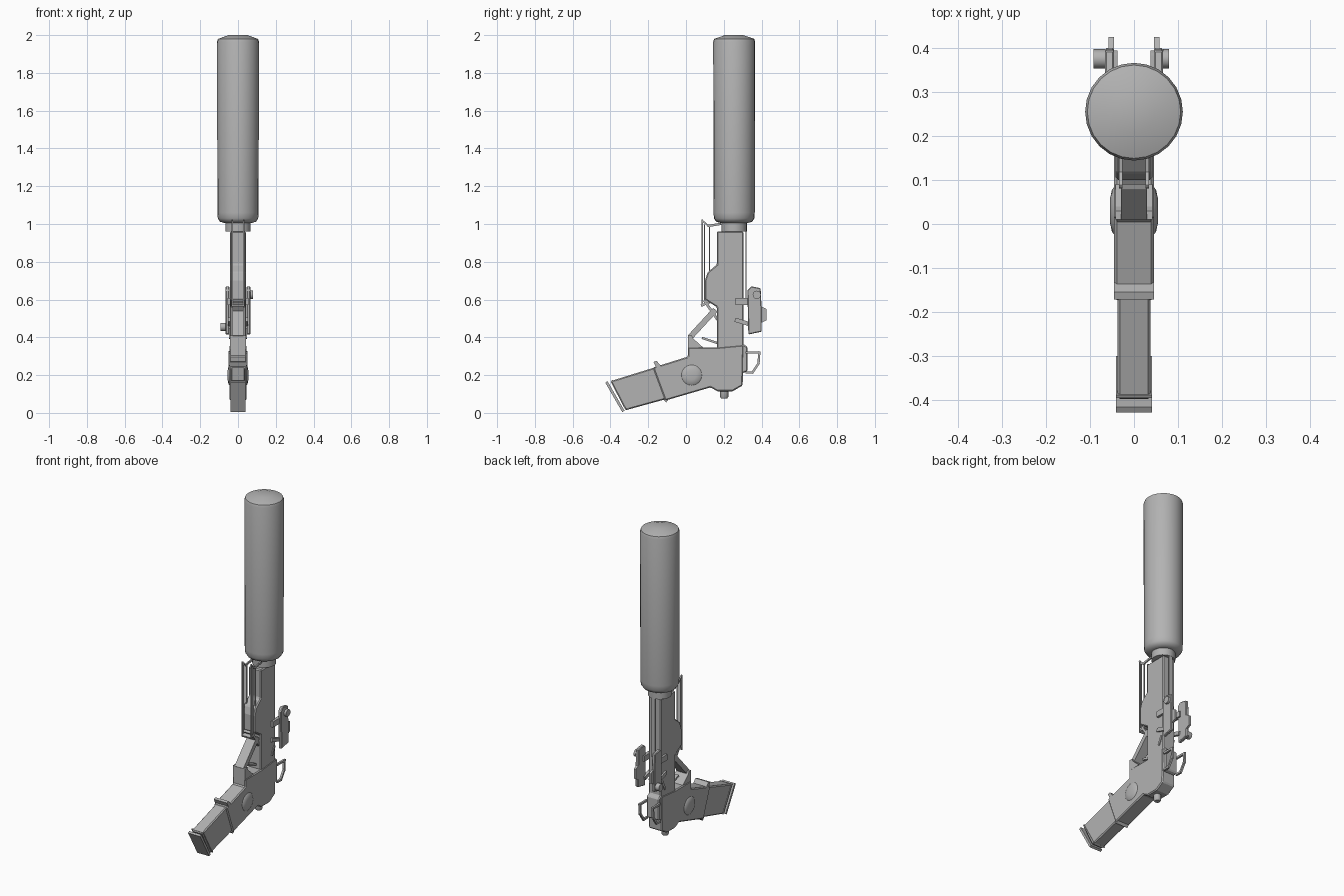
import bpy, bmesh, math
from mathutils import Vector

grey = bpy.data.materials.new("gunmetal grey")
grey.diffuse_color = (0.45, 0.45, 0.45, 1)


def make(name, bm, smooth=False, bevel=0):
    bmesh.ops.recalc_face_normals(bm, faces=bm.faces)
    me = bpy.data.meshes.new(name)
    bm.to_mesh(me)
    bm.free()
    me.materials.append(grey)
    ob = bpy.data.objects.new(name, me)
    bpy.context.collection.objects.link(ob)
    if bevel:
        m = ob.modifiers.new("bevel", 'BEVEL')
        m.width, m.segments, m.limit_method = bevel, 1, 'ANGLE'
    if smooth:
        bpy.ops.object.select_all(action='DESELECT')
        ob.select_set(True)
        bpy.context.view_layer.objects.active = ob
        bpy.ops.object.shade_smooth_by_angle(angle=math.radians(50))
    return ob


def slab(name, pts, x0, x1, bevel=0):
    """Extrude a (y, z) side profile from x0 to x1."""
    bm = bmesh.new()
    f = bm.faces.new([bm.verts.new((x0, y, z)) for y, z in pts])
    r = bmesh.ops.extrude_face_region(bm, geom=[f])
    vs = [v for v in r['geom'] if isinstance(v, bmesh.types.BMVert)]
    bmesh.ops.translate(bm, vec=(x1 - x0, 0, 0), verts=vs)
    return make(name, bm, bevel=bevel)


def bar(name, a, b, t, x0, x1):
    """Straight bar of thickness t between two (y, z) points."""
    a, b = Vector(a), Vector(b)
    d = (b - a).normalized() * t / 2
    n = Vector((-d.y, d.x))
    return slab(name, [a + n - d, b + n + d, b - n + d, a - n - d], x0, x1)


def lathe(name, prof, center, axis='z', n=24):
    """Revolve (radius, height) pairs around the axis."""
    bm = bmesh.new()
    rings = []
    for r, h in prof:
        ring = []
        for i in range(n):
            a = 2 * math.pi * i / n
            p = (r * math.cos(a), r * math.sin(a), h)
            if axis == 'x':
                p = (h, p[0], p[1])
            ring.append(bm.verts.new(Vector(p) + Vector(center)))
        rings.append(ring)
    for lo, hi in zip(rings, rings[1:]):
        for i in range(n):
            bm.faces.new((lo[i], lo[(i + 1) % n], hi[(i + 1) % n], hi[i]))
    bm.faces.new(rings[0])
    bm.faces.new(rings[-1])
    return make(name, bm, smooth=True)


# Suppressor and its threaded collar
lathe("suppressor", [(0.07, 1.005), (0.095, 1.012), (0.107, 1.03), (0.109, 1.06),
                     (0.111, 1.965), (0.106, 1.98), (0.048, 2.0)], (0, 0.255, 0))
lathe("suppressor_collar", [(0.067, 0.96), (0.067, 1.01)], (0, 0.255, 0))

# Slide, with the deeper dust cover under it
slab("slide", [(0.163, 0.34), (0.163, 0.56), (0.1, 0.6), (0.1, 0.7), (0.115, 0.745),
               (0.163, 0.785), (0.163, 0.96), (0.305, 0.96), (0.305, 0.36), (0.325, 0.352),
               (0.325, 0.22), (0.30, 0.21)], -0.042, 0.042, 0.006)
bar("slide_top_rib", (0.317, 0.60), (0.317, 0.96), 0.006, -0.012, 0.012)

# Grip frame, magazine and base plate
slab("grip_frame", [(0.01, 0.347), (0.168, 0.347), (0.305, 0.36), (0.30, 0.145), (0.246, 0.114),
                    (0.167, 0.114), (0.13, 0.135), (-0.11, 0.065), (-0.175, 0.24), (0.01, 0.298)],
     -0.045, 0.045, 0.006)
slab("magazine", [(-0.13, 0.252), (-0.40, 0.168), (-0.32, 0.014), (-0.08, 0.08)],
     -0.038, 0.038, 0.006)
bar("magazine_base", (-0.418, 0.158), (-0.335, 0.014), 0.014, -0.041, 0.041)
bar("magazine_band", (-0.39, 0.170), (-0.305, 0.020), 0.007, -0.041, 0.041)
slab("magwell_front_lip", [(-0.13, 0.245), (-0.155, 0.275), (-0.172, 0.27), (-0.155, 0.235)],
     -0.045, 0.045)
slab("magwell_rear_lip", [(-0.12, 0.07), (-0.105, 0.055), (-0.09, 0.075)], -0.04, 0.04)

# Trigger guard, its braces and the trigger
bar("guard_front", (0.03, 0.41), (0.145, 0.535), 0.03, -0.03, 0.03)
slab("guard_base", [(0.01, 0.34), (0.01, 0.41), (0.03, 0.41), (0.04, 0.392), (0.09, 0.347)],
     -0.042, 0.042)
bar("guard_brace", (0.10, 0.59), (0.17, 0.49), 0.014, -0.03, 0.03)
bar("guard_upper_link", (0.085, 0.57), (0.16, 0.60), 0.012, -0.03, 0.03)
bar("trigger", (0.09, 0.395), (0.165, 0.37), 0.012, -0.012, 0.012)

# Mirrored details
for s, side in ((1, "right"), (-1, "left")):
    # Thin rail frame ahead of the slide
    r0, r1 = s * 0.026, s * 0.034
    bar("rail_outer_" + side, (0.086, 0.565), (0.086, 1.02), 0.006, r0, r1)
    bar("rail_inner_" + side, (0.098, 0.59), (0.098, 0.995), 0.004, r0, r1)
    bar("rail_tip_" + side, (0.086, 1.018), (0.125, 0.985), 0.008, r0, r1)
    bar("rail_link_" + side, (0.12, 0.99), (0.18, 1.0), 0.012, r0, r1)
    bar("rail_stay_" + side, (0.125, 0.75), (0.125, 0.985), 0.006, r0, r1)

    # Medallion on the grip
    lathe("medallion_" + side, [(0.055, s * 0.044), (0.048, s * 0.05), (0.025, s * 0.055)],
          (0, 0.03, 0.2), 'x')

    # Sight wall, its raised wing and its clamp
    slab("sight_wall_" + side, [(0.325, 0.65), (0.345, 0.67), (0.395, 0.66), (0.40, 0.56),
                                (0.40, 0.43), (0.33, 0.415)], s * 0.045, s * 0.066, 0.004)
    slab("sight_wing_" + side, [(0.395, 0.565), (0.425, 0.55), (0.425, 0.49), (0.395, 0.475)],
         s * 0.045, s * 0.058)
    bar("sight_clamp_" + side, (0.28, 0.59), (0.335, 0.59), 0.035, s * 0.035, s * 0.056)
    bar("sight_foot_" + side, (0.27, 0.49), (0.335, 0.47), 0.022, s * 0.035, s * 0.052)
    bar("safety_lever_" + side, (0.27, 0.40), (0.29, 0.44), 0.014, s * 0.04, s * 0.047)

    # Open loop behind the frame
    loop = [(0.32, 0.32), (0.388, 0.32), (0.384, 0.262), (0.352, 0.214), (0.32, 0.214)]
    for i in range(4):
        bar("rear_loop_" + side, loop[i], loop[i + 1], 0.012, s * 0.038, s * 0.05)

# Sight adjusters and lanyard screw
lathe("sight_knob", [(0.022, -0.092), (0.022, -0.066)], (0, 0.375, 0.455), 'x', 12)
lathe("sight_button", [(0.022, 0.066), (0.022, 0.08)], (0, 0.375, 0.625), 'x', 12)
lathe("lanyard_screw", [(0.016, 0.076), (0.022, 0.085), (0.022, 0.118)], (0, 0.202, 0), 'z', 12)
